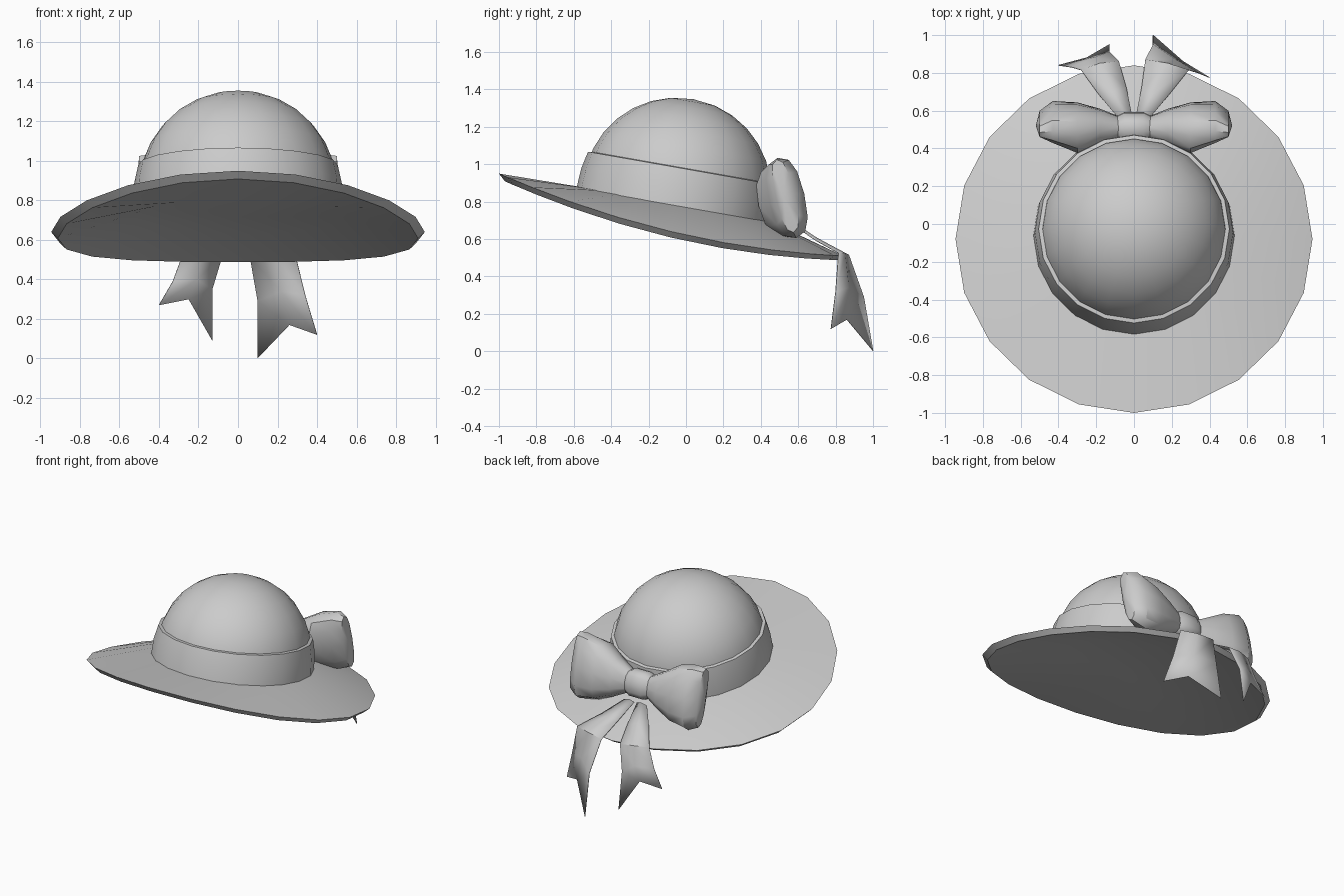
import bpy
import math
from mathutils import Vector, Matrix

if "Cube" in bpy.data.objects:
    bpy.data.objects.remove(bpy.data.objects["Cube"], do_unlink=True)

# One plain grey for the whole hat
grey = bpy.data.materials.new("plain_grey")
grey.use_nodes = True
grey.diffuse_color = (0.6, 0.6, 0.6, 1)
grey.node_tree.nodes["Principled BSDF"].inputs["Base Color"].default_value = grey.diffuse_color

SEGMENTS = 20
TURNS = [math.tau * i / SEGMENTS for i in range(SEGMENTS)]
# Crown and band share a frame leaning towards the back
CROWN = Matrix.Translation((0, -0.06, 0.79)) @ Matrix.Rotation(math.radians(-10), 4, "X")


def make_object(name, verts, faces, angle=35):
    """Create a smooth-shaded object with sharp edges kept."""
    mesh = bpy.data.meshes.new(name)
    mesh.from_pydata([tuple(v) for v in verts], [], faces)
    mesh.materials.append(grey)
    obj = bpy.data.objects.new(name, mesh)
    bpy.context.collection.objects.link(obj)
    bpy.ops.object.select_all(action="DESELECT")
    obj.select_set(True)
    bpy.context.view_layer.objects.active = obj
    bpy.ops.object.mode_set(mode="EDIT")
    bpy.ops.mesh.select_all(action="SELECT")
    bpy.ops.mesh.normals_make_consistent(inside=False)
    bpy.ops.object.mode_set(mode="OBJECT")
    bpy.ops.object.shade_smooth_by_angle(angle=math.radians(angle))
    return obj


def loft(name, rings, start=None, end=None, angle=35):
    """Skin closed rings; start and end are optional points closing the ends."""
    n = len(rings[0])
    verts = [p for ring in rings for p in ring]
    faces = []
    for r in range(len(rings) - 1):
        for i in range(n):
            j = (i + 1) % n
            faces.append((r * n + i, r * n + j, (r + 1) * n + j, (r + 1) * n + i))
    for point, first in ((start, 0), (end, (len(rings) - 1) * n)):
        if point is not None:
            verts.append(point)
            faces += [(first + i, first + (i + 1) % n, len(verts) - 1) for i in range(n)]
    return make_object(name, verts, faces, angle)


def crown_ring(radius, height):
    return [CROWN @ Vector((radius * math.sin(a), -radius * math.cos(a), height)) for a in TURNS]


def rim_ring(scale, drop):
    """Brim edge: raised at the front, dropping at the sides and the back."""
    ring = []
    for a in TURNS:
        t = -math.cos(a)
        ring.append(Vector((0.945 * scale * math.sin(a), -0.08 + 0.92 * scale * t,
                            0.64 - 0.22 * t + 0.09 * t * t - drop * (1 - 0.3 * t))))
    return ring


# Brim: top surface, edge and shallow hollow underside
loft("brim",
     [crown_ring(0.5, 0), rim_ring(1, 0), rim_ring(0.965, 0.032), crown_ring(0.52, -0.075)],
     start=CROWN @ Vector((0, 0, 0.01)), end=CROWN @ Vector((0, 0, -0.075)), angle=30)

# Dome of the crown
dome = []
for step in range(8):
    lat = math.radians(-8 + 12 * step)
    dome.append(crown_ring(0.5 * math.cos(lat), 0.08 + 0.487 * math.sin(lat)))
loft("crown_dome", dome, end=CROWN @ Vector((0, 0, 0.567)))

# Ribbon band with a narrow lip on top
loft("hat_band", [crown_ring(0.532, -0.01), crown_ring(0.525, 0.1),
                  crown_ring(0.505, 0.192), crown_ring(0.48, 0.196)])

# Bow: boxy rounded sections across x, leaning like the back of the crown
LEAN = Matrix.Rotation(math.radians(13), 3, "X")


def rounded(value):
    return math.copysign(abs(value) ** 0.8, value)


def bow_ring(x, y, z, half_width, half_height, sides=12):
    ring = []
    for i in range(sides):
        a = math.tau * i / sides
        offset = LEAN @ Vector((0, half_width * rounded(math.cos(a)),
                                half_height * rounded(math.sin(a))))
        ring.append(Vector((x, y, z)) + offset)
    return ring


for side, label in ((1, "left"), (-1, "right")):
    sections = [(0.06, 0.51, 0.79, 0.05, 0.065), (0.18, 0.515, 0.795, 0.09, 0.13),
                (0.3, 0.51, 0.805, 0.125, 0.195), (0.43, 0.54, 0.82, 0.095, 0.22),
                (0.5, 0.53, 0.83, 0.05, 0.2)]
    rings = [bow_ring(side * s[0], *s[1:]) for s in sections]
    loft("bow_loop_" + label, rings, start=Vector((side * 0.05, 0.51, 0.79)),
         end=Vector((side * 0.52, 0.52, 0.83)), angle=40)

loft("bow_knot", [bow_ring(x, 0.51, 0.79, w, h) for x, w, h in
                  ((-0.09, 0.06, 0.075), (-0.05, 0.08, 0.095),
                   (0.05, 0.08, 0.095), (0.09, 0.06, 0.075))],
     start=Vector((-0.09, 0.51, 0.79)), end=Vector((0.09, 0.51, 0.79)), angle=50)


def ribbon_tail(name, rows):
    """Thin strip, three points across, with a forked end."""
    verts = [p for row in rows for p in row]
    faces = []
    for r in range(len(rows) - 1):
        for c in range(2):
            k = 3 * r + c
            faces.append((k, k + 1, k + 4, k + 3))
    tail = make_object(name, verts, faces, 40)
    thick = tail.modifiers.new("thickness", "SOLIDIFY")
    thick.thickness = 0.004
    thick.offset = 0


# Tails: knot, brim, brim edge, hanging part, forked tips
ribbon_tail("ribbon_tail_left", [
    [(0.01, 0.57, 0.68), (0.05, 0.57, 0.69), (0.09, 0.57, 0.68)],
    [(0.04, 0.72, 0.59), (0.11, 0.7, 0.605), (0.19, 0.69, 0.595)],
    [(0.06, 0.87, 0.515), (0.18, 0.85, 0.525), (0.29, 0.815, 0.525)],
    [(0.1, 0.95, 0.29), (0.22, 0.87, 0.34), (0.34, 0.8, 0.32)],
    [(0.1, 1.0, 0.002), (0.26, 0.86, 0.17), (0.4, 0.775, 0.12)]])
ribbon_tail("ribbon_tail_right", [
    [(-0.01, 0.57, 0.68), (-0.05, 0.57, 0.69), (-0.09, 0.57, 0.68)],
    [(-0.04, 0.72, 0.59), (-0.11, 0.7, 0.605), (-0.19, 0.69, 0.595)],
    [(-0.08, 0.86, 0.515), (-0.18, 0.85, 0.525), (-0.28, 0.815, 0.525)],
    [(-0.13, 0.91, 0.35), (-0.21, 0.88, 0.4), (-0.33, 0.83, 0.39)],
    [(-0.13, 0.95, 0.09), (-0.25, 0.88, 0.3), (-0.4, 0.84, 0.27)]])
